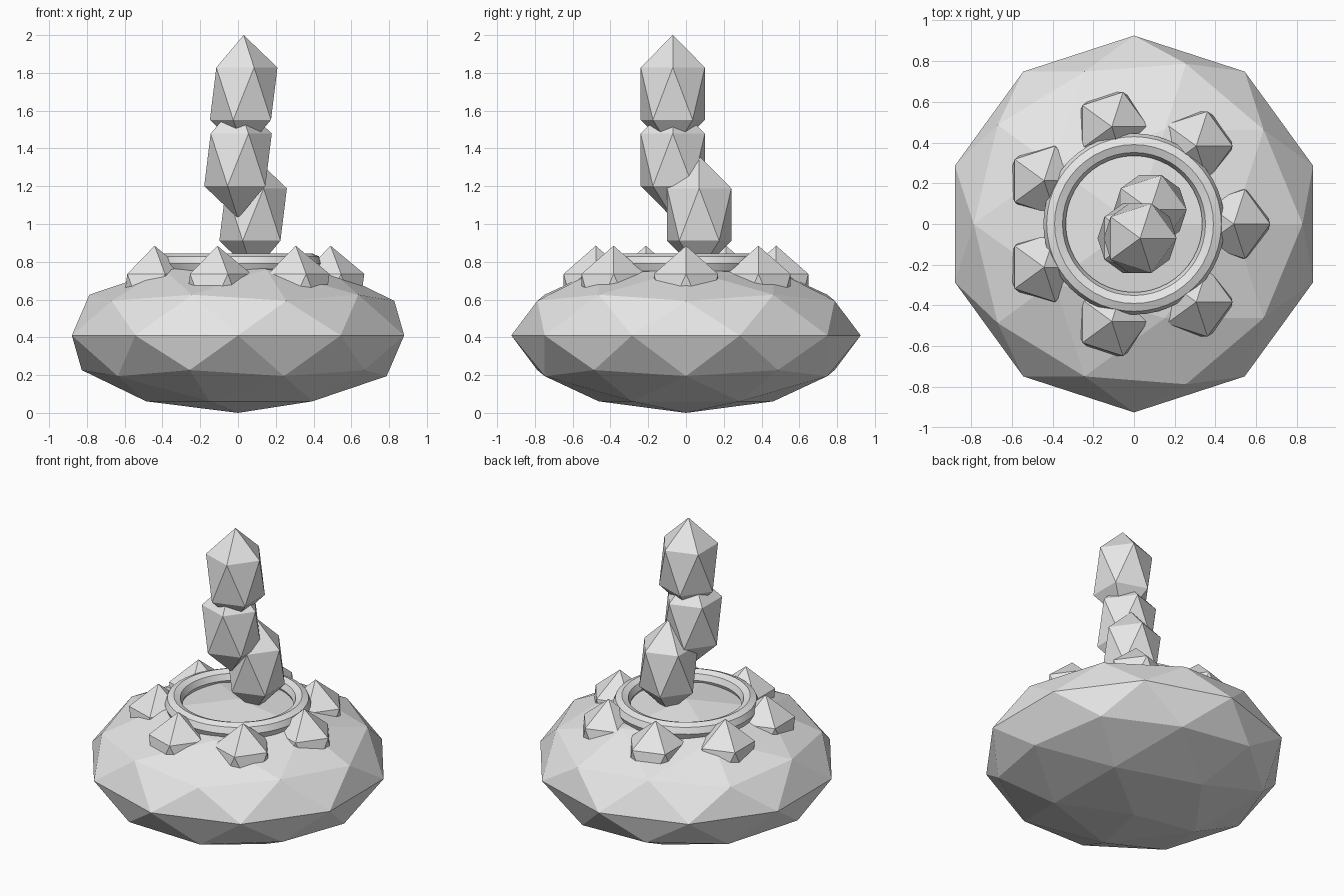
import bpy
from math import cos, sin, tau, radians

if "Cube" in bpy.data.objects:
    bpy.data.objects.remove(bpy.data.objects["Cube"], do_unlink=True)

# One plain grey for everything
grey = bpy.data.materials.new("light_grey")
grey.use_nodes = True
colour = (0.8, 0.8, 0.8, 1)
grey.diffuse_color = colour
grey.node_tree.nodes["Principled BSDF"].inputs["Base Color"].default_value = colour


def faceted_stone(name, centre, width, height, detail=1):
    """Low-poly icosphere with the given horizontal and vertical radii."""
    bpy.ops.mesh.primitive_ico_sphere_add(subdivisions=detail, radius=1, location=centre)
    obj = bpy.context.object
    obj.name = name
    obj.scale = (width, width, height)
    bpy.ops.object.transform_apply(location=False, rotation=False, scale=True)
    obj.data.materials.append(grey)
    return obj


# Wide flattened body
faceted_stone("body", (0, 0, 0.41), 0.925, 0.41, detail=2)

# Round rim on top of the body
bpy.ops.mesh.primitive_torus_add(location=(0, 0, 0.79), major_radius=0.39,
                                 minor_radius=0.055, major_segments=48, minor_segments=8)
rim = bpy.context.object
rim.name = "rim"
rim.data.materials.append(grey)
bpy.ops.object.shade_smooth_by_angle(angle=radians(30))

# Studs in a circle around the rim
STUDS = 7
for i in range(STUDS):
    a = tau * i / STUDS
    faceted_stone(f"stud_{i + 1}", (0.49 * cos(a), 0.49 * sin(a), 0.615), 0.2, 0.27)

# Stacked stones rising from the middle
stack = {
    "lower_stone": (0.08, 0.07, 1.05),
    "middle_stone": (0, -0.07, 1.34),
    "top_stone": (0.03, -0.07, 1.69),
}
for name, centre in stack.items():
    faceted_stone(name, centre, 0.2, 0.31)
